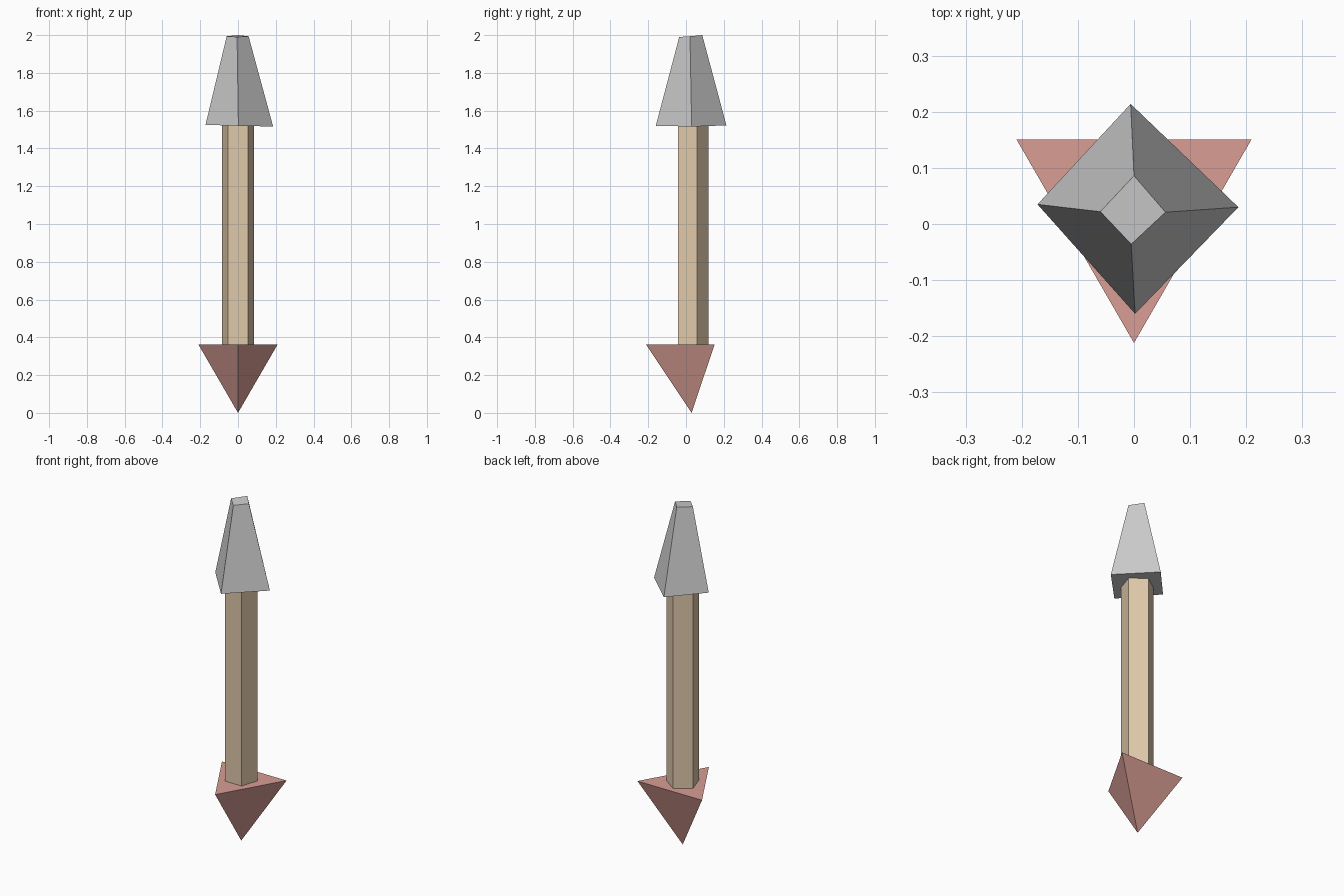
import bpy
import bmesh
from math import pi

if "Cube" in bpy.data.objects:
    bpy.data.objects.remove(bpy.data.objects["Cube"])

AXIS_Y = 0.03


def finish(obj, name, color=None):
    obj.name = name
    if color:
        mat = bpy.data.materials.new(name + "_color")
        mat.diffuse_color = (*color, 1)
        mat.use_nodes = True
        mat.node_tree.nodes["Principled BSDF"].inputs["Base Color"].default_value = mat.diffuse_color
        obj.data.materials.append(mat)


# Three-sided spike pointing down
bpy.ops.mesh.primitive_cone_add(vertices=3, radius1=0.242, radius2=0, depth=0.362,
                                location=(0, AXIS_Y, 0.181), rotation=(pi, 0, 0))
finish(bpy.context.object, "bottom_spike", (0.69, 0.34, 0.30))

# Five-sided wooden shaft, its point facing the back
bpy.ops.mesh.primitive_cylinder_add(vertices=5, radius=0.09, depth=1.17,
                                    location=(0, AXIS_Y, 0.94))
finish(bpy.context.object, "shaft", (0.74, 0.58, 0.40))

# Slightly skewed four-sided head, lofted between two rings
base = [(-0.172, 0.035, 1.525), (0.002, -0.16, 1.52), (0.186, 0.03, 1.516), (-0.006, 0.214, 1.522)]
top = [(-0.06, 0.022, 1.994), (-0.005, -0.036, 1.99), (0.056, 0.021, 1.994), (0, 0.086, 2.0)]
bm = bmesh.new()
lower = [bm.verts.new(p) for p in base]
upper = [bm.verts.new(p) for p in top]
for i in range(4):
    j = (i + 1) % 4
    bm.faces.new((lower[i], lower[j], upper[j], upper[i]))
bm.faces.new(lower[::-1])
bm.faces.new(upper)
mesh = bpy.data.meshes.new("head")
bm.to_mesh(mesh)
bm.free()
head = bpy.data.objects.new("head", mesh)
bpy.context.collection.objects.link(head)
finish(head, "head")
